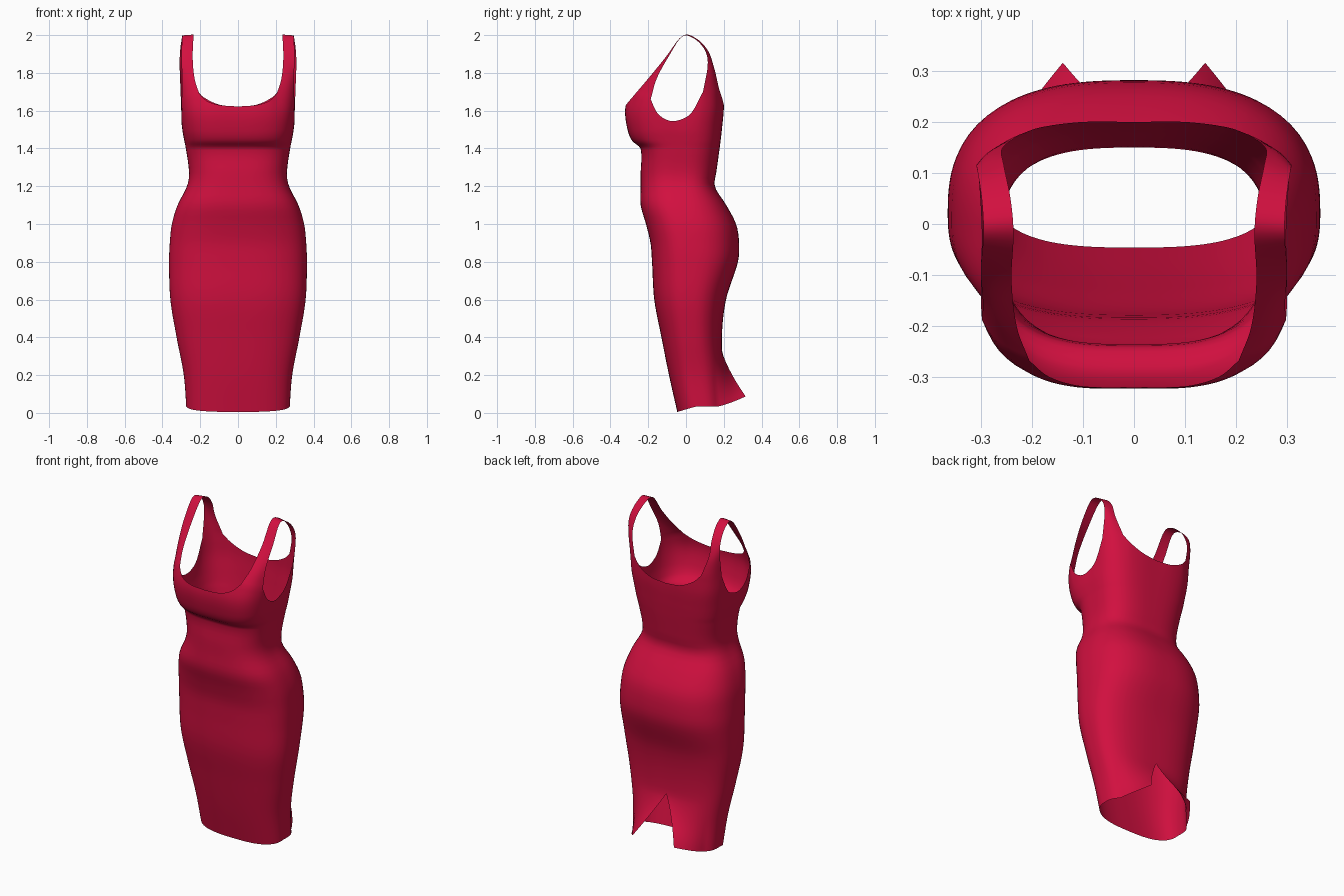
import bpy, bmesh, math
from mathutils import Vector

if "Cube" in bpy.data.objects:
    bpy.data.objects.remove(bpy.data.objects["Cube"])

# body profile: z, half width, front y, back y, y of widest point, squareness
PROFILE = [
    (0.00, .272, -.045, .215, .08, 2.8), (0.20, .287, -.090, .200, .05, 2.7),
    (0.40, .325, -.130, .190, .03, 2.6), (0.60, .358, -.168, .212, .02, 2.6),
    (0.80, .365, -.180, .275, .02, 2.6), (0.90, .361, -.188, .281, .01, 2.6),
    (1.00, .350, -.212, .265, .00, 2.6), (1.10, .320, -.240, .213, -.02, 2.7),
    (1.20, .270, -.240, .152, -.03, 2.8), (1.27, .259, -.240, .160, -.03, 2.8),
    (1.40, .276, -.241, .178, -.03, 3.0), (1.44, .284, -.285, .183, -.03, 3.1),
    (1.50, .295, -.310, .190, -.04, 3.2), (1.60, .303, -.325, .199, -.04, 3.4),
    (1.70, .303, -.310, .199, -.04, 3.4)]


def profile(z):
    """Smooth interpolation of the profile table."""
    z = min(max(z, 0.0), 1.7)
    i = max(k for k in range(len(PROFILE) - 1) if PROFILE[k][0] <= z)
    a, b = PROFILE[i], PROFILE[i + 1]
    h = b[0] - a[0]
    t = (z - a[0]) / h

    def slope(k, c):
        lo, hi = PROFILE[max(k - 1, 0)], PROFILE[min(k + 1, len(PROFILE) - 1)]
        return (hi[c] - lo[c]) / (hi[0] - lo[0])
    return [(2*t**3 - 3*t*t + 1) * a[c] + (t**3 - 2*t*t + t) * h * slope(i, c)
            + (3*t*t - 2*t**3) * b[c] + (t**3 - t*t) * h * slope(i + 1, c) for c in range(1, 6)]


def section(th, z):
    """Point on the body; th runs from -90 (front) to 90 degrees (back)."""
    a, yf, yb, yc, p = profile(z)
    c, s = max(math.cos(th), 0), math.sin(th)
    b = (yb - yc) if s > 0 else (yf - yc)
    return Vector((a * c ** (2 / p), yc + b * abs(s) ** (2 / p), z))


def angle_of(pt):
    a, yf, yb, yc, p = profile(pt.z)
    d = pt.y - yc
    v = abs(d / (yb - yc)) if d > 0 else abs(d / (yf - yc))
    return math.copysign(math.atan2(v ** (p / 2), (max(pt.x, 0) / a) ** (p / 2)), d)


def spline(points, n):
    """Catmull-Rom curve through points, n steps in all."""
    P = [Vector(p) for p in points]
    out = []
    for k in range(n + 1):
        u = k / n * (len(P) - 1)
        i = min(int(u), len(P) - 2)
        t = u - i
        p1, p2 = P[i], P[i + 1]
        p0 = P[i - 1] if i else p1 * 2 - p2
        p3 = P[i + 2] if i + 2 < len(P) else p2 * 2 - p1
        out.append(.5 * (2*p1 + (p2 - p0)*t + (2*p0 - 5*p1 + 4*p2 - p3)*t*t
                         + (3*p1 - p0 - 3*p2 + p3)*t**3))
    return out


# edge curves of the right half
N_F, A_F = (.205, -.268, 1.69), (.298, -.187, 1.66)
N_B, A_B = (.225, .175, 1.715), (.304, .09, 1.70)
neck_front = spline([(0, -.320, 1.622), (.10, -.318, 1.63), (.165, -.300, 1.652), N_F], 16)
armhole = spline([A_F, (.300, -.150, 1.585), (.300, -.09, 1.547), (.298, -.03, 1.552),
                  (.300, .03, 1.59), A_B], 20)
neck_back = spline([N_B, (.18, .190, 1.67), (.10, .200, 1.632), (0, .200, 1.62)], 16)
strap_neck = spline([N_F, (.230, -.20, 1.77), (.240, -.11, 1.88), (.236, -.02, 1.995),
                     (.242, .05, 1.985), (.255, .115, 1.92), (.258, .148, 1.83), N_B], 42)
strap_arm = spline([A_F, (.296, -.155, 1.77), (.300, -.09, 1.89), (.295, -.02, 1.992),
                    (.298, .045, 1.98), (.306, .10, 1.92), (.309, .115, 1.84), A_B], 42)


def across(p, q, bulge):
    """Points across a strap, bowed outward a little."""
    out = Vector((.7, .7 if p.y > 0 else -.7, 0))
    return [p.lerp(q, k / 6) + out * bulge * math.sin(math.pi * k / 6) for k in range(7)]


strap = []
for i, (p, q) in enumerate(zip(strap_neck, strap_arm)):
    d = min(i, 42 - i) / 42
    strap.append(across(p, q, .016 * max(0, 1 - d * 4)))

top_edge = neck_front + strap[0][1:-1] + armhole + strap[-1][::-1][1:-1] + neck_back

SLIT = .33


def flare(v):
    """Open the back slit by folding its two edges out and back."""
    if v.z < SLIT and v.y > .08 and v.x < .24:
        t = (SLIT - v.z) / SLIT
        w = 1 - v.x / .24
        return Vector((v.x + .155 * t * w, v.y + .12 * t ** 1.4 * w ** 1.2, v.z + .06 * t * w))
    return v


def column(top):
    """Strip of points from hem to the top edge."""
    th = angle_of(top)
    if top.x < 1e-5:
        th = math.copysign(math.pi / 2, top.y)
    hem = .005 + .028 * min(1, max(0, (section(th, 0).y + .045) / .10))
    stops = [(hem, 0), (SLIT, 12), (1.39, 36), (1.5, 10), (top.z, 8)]
    zs = [hem]
    for (z0, _), (z1, n) in zip(stops, stops[1:]):
        zs += [z0 + (z1 - z0) * k / n for k in range(1, n + 1)]
    shift = top - section(th, top.z)
    pts = []
    for z in zs:
        s = max(0, (z - 1.44) / (top.z - 1.44))
        p = section(th, z) + shift * s * s
        if top.x < 1e-5:
            p.x = 0
        pts.append(flare(p))
    return pts


def add_grid(bm, rows, side):
    grid = [[bm.verts.new((p.x * side, p.y, p.z)) for p in r] for r in rows]
    for r, s in zip(grid, grid[1:]):
        for k in range(len(r) - 1):
            f = [r[k], s[k], s[k + 1], r[k + 1]]
            bm.faces.new(f if side > 0 else f[::-1])


# dress: body and both straps welded into one cloth
bm = bmesh.new()
body = [column(p) for p in top_edge]
for side in (1, -1):
    add_grid(bm, body, side)
    add_grid(bm, strap, side)
bmesh.ops.remove_doubles(bm, verts=bm.verts, dist=.0004)
bmesh.ops.recalc_face_normals(bm, faces=bm.faces)
mesh = bpy.data.meshes.new("dress")
bm.to_mesh(mesh)
bm.free()
dress = bpy.data.objects.new("dress", mesh)
bpy.context.collection.objects.link(dress)

red = bpy.data.materials.new("crimson cloth")
red.diffuse_color = (.64, .005, .05, 1)
red.use_nodes = True
red.node_tree.nodes["Principled BSDF"].inputs["Base Color"].default_value = red.diffuse_color
mesh.materials.append(red)
for f in mesh.polygons:
    f.use_smooth = True
